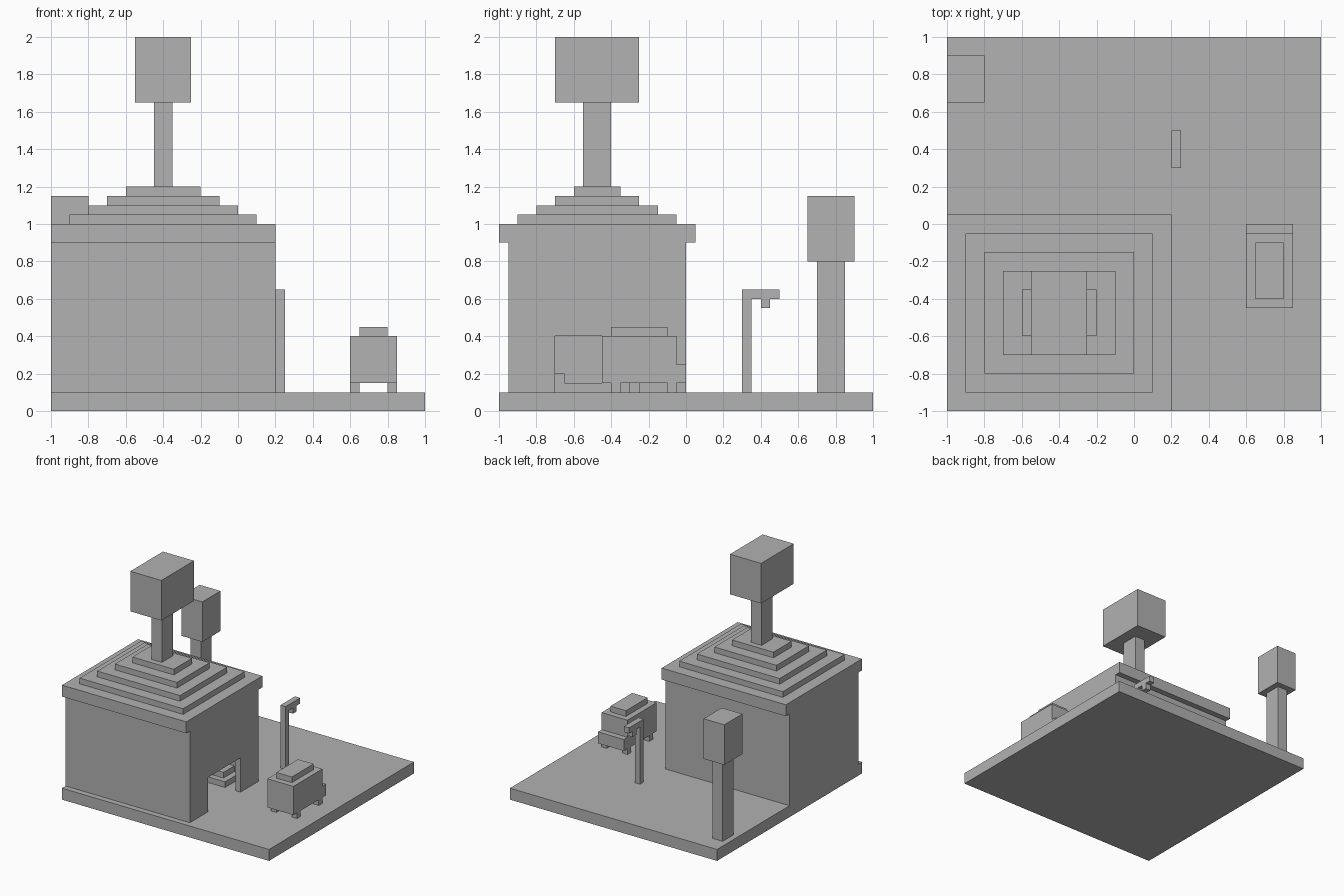
import bpy
import bmesh

cube = bpy.data.objects.get("Cube")
if cube:
    bpy.data.objects.remove(cube, do_unlink=True)

# Single flat colour
grey = bpy.data.materials.new("plain_grey")
tone = (0.445, 0.445, 0.445, 1.0)
grey.use_nodes = True
grey.diffuse_color = tone
grey.node_tree.nodes["Principled BSDF"].inputs["Base Color"].default_value = tone


def extrude(name, profile, x0, x1):
    """Solid from a (y, z) profile extruded along x."""
    bm = bmesh.new()
    face = bm.faces.new([bm.verts.new((x0, y, z)) for y, z in profile])
    grown = bmesh.ops.extrude_face_region(bm, geom=[face])["geom"]
    moved = [v for v in grown if isinstance(v, bmesh.types.BMVert)]
    bmesh.ops.translate(bm, verts=moved, vec=(x1 - x0, 0, 0))
    bmesh.ops.recalc_face_normals(bm, faces=bm.faces)
    mesh = bpy.data.meshes.new(name)
    bm.to_mesh(mesh)
    bm.free()
    mesh.materials.append(grey)
    obj = bpy.data.objects.new(name, mesh)
    bpy.context.collection.objects.link(obj)
    return obj


def box(name, x, y, z):
    """Box from (low, high) ranges."""
    profile = [(y[0], z[0]), (y[1], z[0]), (y[1], z[1]), (y[0], z[1])]
    return extrude(name, profile, *x)


def carve(target, cutter):
    cutter.hide_render = True
    mod = target.modifiers.new("carve", "BOOLEAN")
    mod.operation = "DIFFERENCE"
    mod.solver = "EXACT"
    mod.object = cutter
    bpy.context.view_layer.objects.active = target
    bpy.ops.object.modifier_apply(modifier=mod.name)
    bpy.data.objects.remove(cutter, do_unlink=True)


# Ground slab
box("ground_slab", (-1, 1), (-1, 1), (0, 0.1))

# Hollow house with a side doorway
walls = box("house_walls", (-1, 0.2), (-0.95, 0), (0.1, 0.9))
carve(walls, box("room_cutter", (-0.95, 0.15), (-0.9, -0.05), (0, 1)))
carve(walls, box("door_cutter", (0.1, 0.3), (-0.7, -0.25), (0, 0.4)))

# Stepped roof
box("roof_eave", (-1, 0.2), (-1, 0.05), (0.9, 1))
for i in range(4):
    inset = 0.1 * i
    low = 1 + 0.05 * i
    box(f"roof_step_{i + 1}", (-0.9 + inset, 0.1 - inset),
        (-0.9 + inset, -0.05 - inset), (low, low + 0.05))

# Rooftop tower
box("tower_column", (-0.45, -0.35), (-0.55, -0.4), (1.2, 1.65))
box("tower_block", (-0.55, -0.25), (-0.7, -0.25), (1.65, 2))

# Low furniture inside the room
box("bench_base", (-0.4, 0.05), (-0.25, -0.05), (0.1, 0.15))
box("bench_top", (-0.4, 0), (-0.2, -0.05), (0.15, 0.2))
box("bed_base", (-0.9, -0.6), (-0.65, -0.3), (0.1, 0.15))
box("bed_head", (-0.9, -0.6), (-0.75, -0.65), (0.1, 0.2))

# Tree
box("tree_trunk", (-0.95, -0.85), (0.7, 0.85), (0.1, 0.8))
box("tree_crown", (-1, -0.8), (0.65, 0.9), (0.8, 1.15))

# Street lamp: post, arm and hanging light
extrude("street_lamp", [
    (0.3, 0.1), (0.35, 0.1), (0.35, 0.6), (0.4, 0.6), (0.4, 0.55),
    (0.45, 0.55), (0.45, 0.6), (0.5, 0.6), (0.5, 0.65), (0.3, 0.65),
], 0.2, 0.25)

# Car
extrude("car_body", [
    (-0.45, 0.15), (0, 0.15), (0, 0.25), (-0.05, 0.25), (-0.05, 0.4), (-0.45, 0.4),
], 0.6, 0.85)
box("car_roof", (0.65, 0.8), (-0.4, -0.1), (0.4, 0.45))
for side, x in (("right", 0.6), ("left", 0.8)):
    for end, y in (("front", -0.4), ("back", -0.1)):
        box(f"car_wheel_{end}_{side}", (x, x + 0.05), (y, y + 0.05), (0.1, 0.15))
